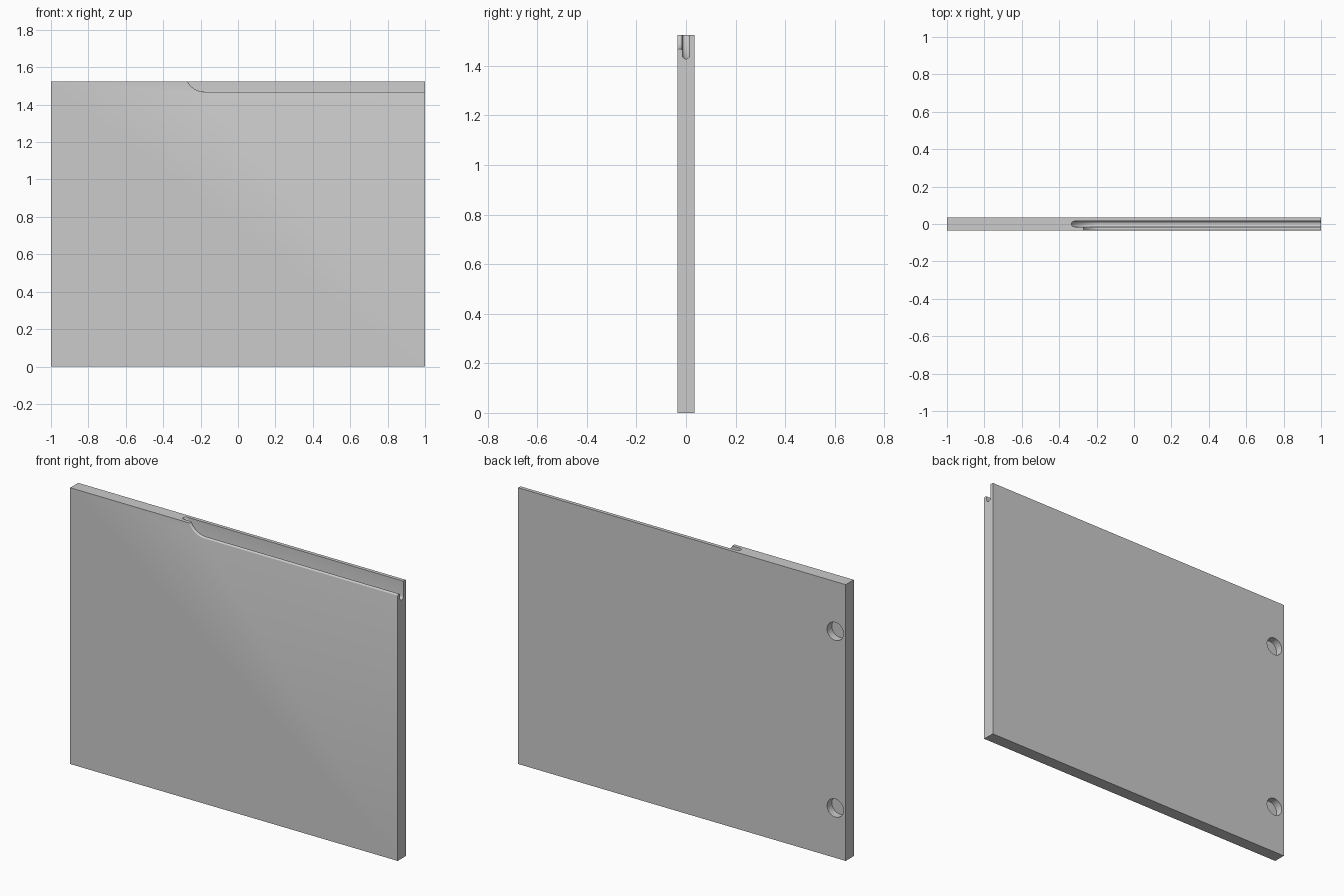
import bpy, bmesh, math
from mathutils import Matrix

if "Cube" in bpy.data.objects:
    bpy.data.objects.remove(bpy.data.objects["Cube"])

W, T, H = 2.0, 0.07, 1.525


def make_object(name, bm):
    bmesh.ops.recalc_face_normals(bm, faces=bm.faces)
    mesh = bpy.data.meshes.new(name)
    bm.to_mesh(mesh)
    bm.free()
    ob = bpy.data.objects.new(name, mesh)
    bpy.context.collection.objects.link(ob)
    return ob


def swept_cutter(name, section, x0, z0, r, steps=20):
    """Sweep a (y, height) section along a run-in arc, then straight out past x = 1."""
    bm = bmesh.new()
    path = [(x0 - r * math.sin(a), z0 + r - r * math.cos(a), a)
            for a in (math.radians(80) * (1 - i / steps) for i in range(steps + 1))]
    path.append((1.1, z0, 0))
    rings = [[bm.verts.new((x + h * math.sin(a), y, z + h * math.cos(a))) for y, h in section]
             for x, z, a in path]
    n = len(section)
    for p, q in zip(rings, rings[1:]):
        for i in range(n):
            j = (i + 1) % n
            bm.faces.new((p[i], p[j], q[j], q[i]))
    bm.faces.new(rings[0])
    bm.faces.new(rings[-1])
    return make_object(name, bm)


def hole_cutter(name, x, z, radius, depth):
    bm = bmesh.new()
    bmesh.ops.create_cone(bm, cap_ends=True, segments=48, radius1=radius, radius2=radius,
                          depth=depth * 2,
                          matrix=Matrix.Translation((x, T / 2, z)) @ Matrix.Rotation(math.pi / 2, 4, 'X'))
    return make_object(name, bm)


# Door panel
bm = bmesh.new()
bmesh.ops.create_cube(bm, size=1, matrix=Matrix.Translation((0, 0, H / 2)) @ Matrix.Diagonal((W, T, H, 1)))
door = make_object("door_panel", bm)

# Round-bottomed finger groove along the top edge
R, ARC = 0.015, 0.172
groove = [(-R * math.cos(math.pi * i / 12), R - R * math.sin(math.pi * i / 12)) for i in range(13)]
groove += [(R, ARC * 0.75), (-R, ARC * 0.75)]

# Lowered front lip with a softly rounded top
lip = [(-0.06, -0.006)]
lip += [(-0.025 - 0.01 * math.cos(math.pi * i / 10), -0.006 + 0.006 * math.sin(math.pi * i / 10))
        for i in range(11)]
lip += [(0, -0.006), (0, 0.075), (-0.06, 0.075)]

cutters = [swept_cutter("groove_cutter", groove, -0.18, 1.428, ARC),
           swept_cutter("lip_cutter", lip, -0.18, 1.469, 0.1)]

# Hinge cup holes in the back
for z in (0.275, H - 0.275):
    cutters.append(hole_cutter("hinge_hole_cutter", -0.936, z, 0.05, 0.042))

for c in cutters:
    c.hide_render = True
    mod = door.modifiers.new(c.name, 'BOOLEAN')
    mod.operation = 'DIFFERENCE'
    mod.solver = 'EXACT'
    mod.object = c

# Bake the cuts and remove the helpers
bpy.context.view_layer.update()
baked = bpy.data.meshes.new_from_object(door.evaluated_get(bpy.context.evaluated_depsgraph_get()))
door.modifiers.clear()
door.data = baked
for c in cutters:
    bpy.data.objects.remove(c)

bpy.context.view_layer.objects.active = door
door.select_set(True)
bpy.ops.object.shade_smooth_by_angle(angle=math.radians(30))
